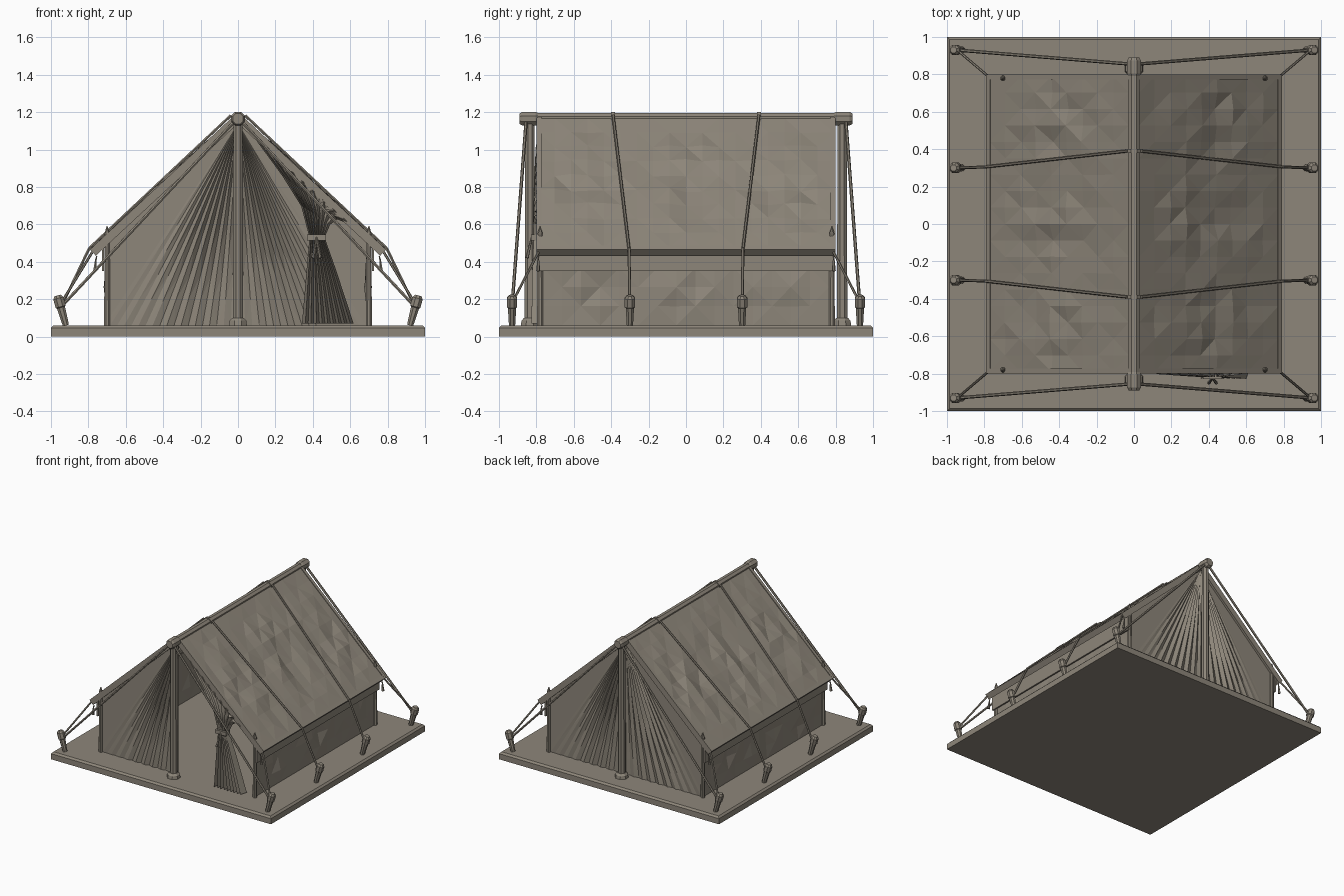
import bpy, bmesh, math, random
from mathutils import Vector, Matrix

random.seed(4)
cube = bpy.data.objects.get("Cube")
if cube:
    bpy.data.objects.remove(cube)


def material(name, rgb):
    m = bpy.data.materials.new(name)
    m.use_nodes = True
    m.diffuse_color = (*rgb, 1)
    m.node_tree.nodes["Principled BSDF"].inputs["Base Color"].default_value = (*rgb, 1)
    return m


drab = material("drab canvas", (0.27, 0.24, 0.195))


def finish(name, bm, thickness=0):
    bmesh.ops.recalc_face_normals(bm, faces=bm.faces)
    mesh = bpy.data.meshes.new(name)
    bm.to_mesh(mesh)
    bm.free()
    mesh.materials.append(drab)
    ob = bpy.data.objects.new(name, mesh)
    bpy.context.collection.objects.link(ob)
    if thickness:
        mod = ob.modifiers.new("thickness", "SOLIDIFY")
        mod.thickness = thickness
        mod.offset = 0
    return ob


def rod(bm, a, b, r1, r2=None, sides=8):
    """Straight tapered bar between two points."""
    a, b = Vector(a), Vector(b)
    d = b - a
    turn = d.to_track_quat("Z", "Y").to_matrix().to_4x4()
    spin = Matrix.Rotation(math.pi / sides, 4, "Z")
    bmesh.ops.create_cone(bm, cap_ends=True, segments=sides, radius1=r1,
                          radius2=r1 if r2 is None else r2, depth=d.length,
                          matrix=Matrix.Translation((a + b) / 2) @ turn @ spin)


def rods(name, path, sides=8):
    """Chain of bars through (point, radius) pairs."""
    bm = bmesh.new()
    for (a, r1), (b, r2) in zip(path, path[1:]):
        rod(bm, a, b, r1, r2, sides)
    return finish(name, bm)


def rope(name, points, r=0.008):
    return rods(name, [(p, r) for p in points], 6)


def box(name, centre, size, tilt=0, bevel=0):
    bm = bmesh.new()
    m = Matrix.Translation(centre) @ Matrix.Rotation(tilt, 4, "Y") @ Matrix.Diagonal((*size, 1))
    bmesh.ops.create_cube(bm, size=1, matrix=m)
    if bevel:
        top = [e for e in bm.edges if all(v.co.z > centre[2] for v in e.verts)]
        bmesh.ops.bevel(bm, geom=top, offset=bevel, segments=1, affect="EDGES")
    return finish(name, bm)


def sheet(name, f, nu, nv, thickness):
    """Cloth surface sampled from f(u, v)."""
    bm = bmesh.new()
    g = [[bm.verts.new(f(i / nu, j / nv)) for j in range(nv + 1)] for i in range(nu + 1)]
    for i in range(nu):
        for j in range(nv):
            a, b, c, d = g[i][j], g[i + 1][j], g[i + 1][j + 1], g[i][j + 1]
            for tri in ((a, b, c), (a, c, d)) if (i + j) % 2 else ((a, b, d), (b, c, d)):
                bm.faces.new(tri)
    bmesh.ops.remove_doubles(bm, verts=bm.verts, dist=0.0005)
    return finish(name, bm, thickness)


def dent(u, v, amount):
    """Random wrinkles, calm along the seams of three panels."""
    calm = abs(math.sin(3 * math.pi * u)) * math.sin(math.pi * v)
    return random.uniform(-amount, amount) * calm


# Ground platform
box("platform", (0, 0, 0.03), (2, 2, 0.06), bevel=0.014)

# Ridge beam with thicker ends and rope wraps
rods("ridge_beam", [((0, -0.84, 1.165), 0.032), ((0, 0.84, 1.165), 0.032)])
for y in (-0.39, 0.39):
    rods("ridge_wrap", [((0, y - 0.01, 1.165), 0.039), ((0, y + 0.01, 1.165), 0.039)])
for end, side in (("front", -1), ("back", 1)):
    rods(end + "_ridge_cap", [((0, side * y, 1.165), r) for y, r in
                              ((0.79, 0.033), (0.805, 0.04), (0.875, 0.04), (0.89, 0.03))])
    rods(end + "_pole", [((0, side * 0.835, 0.06), 0.03), ((0, side * 0.835, 1.15), 0.027)])
    rods(end + "_pole_foot", [((0, side * 0.835, 0.06), 0.052),
                              ((0, side * 0.835, 0.085), 0.048), ((0, side * 0.835, 0.1), 0.034)])

# Roof slope measures
ridge, eave = Vector((0, 0, 1.17)), Vector((0.775, 0, 0.45))
slope = eave - ridge
angle = math.atan2(-slope.z, slope.x)
normal = Vector((math.sin(angle), 0, math.cos(angle)))

for hand, s in (("left", 1), ("right", -1)):
    def roof(u, v):
        p = ridge + slope * (0.02 + 0.96 * v) + normal * (0.012 + dent(u, v, 0.018))
        return (s * p.x, -0.79 + 1.58 * u, p.z)

    def wall(u, v):
        return (s * (0.695 + dent(u, v, 0.02)), -0.765 + 1.53 * u, 0.06 + 0.41 * v)

    sheet(hand + "_roof_cloth", roof, 18, 9, 0.012)
    sheet(hand + "_side_wall", wall, 15, 4, 0.01)

    # Roof hems, eave strip and hanging valance
    mid = (ridge + eave) / 2
    for y in (-0.785, 0.785):
        box(hand + "_roof_hem", (s * mid.x, y, mid.z), (slope.length, 0.026, 0.046), s * angle)
    box(hand + "_eave_strip", (s * 0.765, 0, 0.459), (0.03, 1.59, 0.046), s * angle)
    box(hand + "_valance", (s * 0.722, 0, 0.415), (0.012, 1.59, 0.13))

    # Middle guy ropes running over the roof
    for y in (-1, 1):
        top = ridge + slope * 0.02 + normal * 0.035
        low = eave + normal * 0.03
        rope(hand + "_roof_rope", [(s * top.x, y * 0.39, top.z), (s * low.x, y * 0.305, low.z),
                                   (s * 0.945, y * 0.3, 0.16)])

    # Stakes
    for y in (-0.93, -0.3, 0.3, 0.93):
        rods(hand + "_stake", [((s * (0.92 + 0.28 * h), y, 0.06 + h), r) for h, r in
                               ((0, 0.018), (0.095, 0.024), (0.1, 0.03), (0.145, 0.03), (0.16, 0.018))])

    # Corner posts, corner guy ropes and toggles
    for y in (-1, 1):
        rods(hand + "_corner_post", [((s * 0.7, y * 0.78, z), r) for z, r in
                                     ((0.06, 0.017), (0.53, 0.015), (0.55, 0.015), (0.59, 0.003))])
        rope(hand + "_ridge_rope", [(s * 0.02, y * 0.855, 1.15), (s * 0.945, y * 0.93, 0.16)], 0.009)
        rope(hand + "_eave_rope", [(s * 0.78, y * 0.79, 0.45), (s * 0.945, y * 0.93, 0.18)], 0.007)
        rods(hand + "_toggle", [((s * 0.755, y * 0.79, 0.43), 0.004),
                                ((s * 0.76, y * 0.79, 0.41), 0.005), ((s * 0.765, y * 0.79, 0.35), 0.011)], 6)

    # Closed end cloths, pleats fanning out from the peak
    def end_cloth(side):
        def f(u, v):
            run = 1.14 * u
            foot = Vector((min(run, 0.7), 0, 0.06 + max(0, run - 0.7)))
            p = Vector((0, 0, 1.14)).lerp(foot, v)
            fold = 0.015 * math.cos(math.pi * 30 * u) * math.sin(math.pi * min(v, 0.8))
            fold *= max(0, 1 - abs(u - 0.25) * 2.6)
            return (s * p.x, side * (0.775 + fold), p.z)
        return f

    sheet(hand + "_back_cloth", end_cloth(1), 30, 8, 0.008)
    if s < 0:
        sheet("front_closed_flap", end_cloth(-1), 30, 8, 0.008)

# Tied back door curtain: left edge, right edge and fold depth at each level
levels = [((0.1, 1.05), (0.6, 0.6), 0.006), ((0.24, 0.86), (0.53, 0.63), 0.014),
          ((0.34, 0.7), (0.49, 0.6), 0.02), ((0.385, 0.53), (0.46, 0.53), 0.016),
          ((0.37, 0.36), (0.52, 0.36), 0.024), ((0.345, 0.07), (0.615, 0.07), 0.028)]


def curtain(u, v):
    a, b, depth = levels[round(v * 5)]
    p = Vector(a).lerp(Vector(b), u)
    return (p.x, -0.795 + depth * math.cos(math.pi * 18 * u), p.y)


sheet("tied_curtain", curtain, 18, 5, 0.006)
box("curtain_tie", (0.42, -0.8, 0.53), (0.1, 0.055, 0.03))
for x in (0.4, 0.44):
    rods("tie_end", [((0.42, -0.825, 0.53), 0.005), ((x, -0.85, 0.42), 0.009)], 6)
